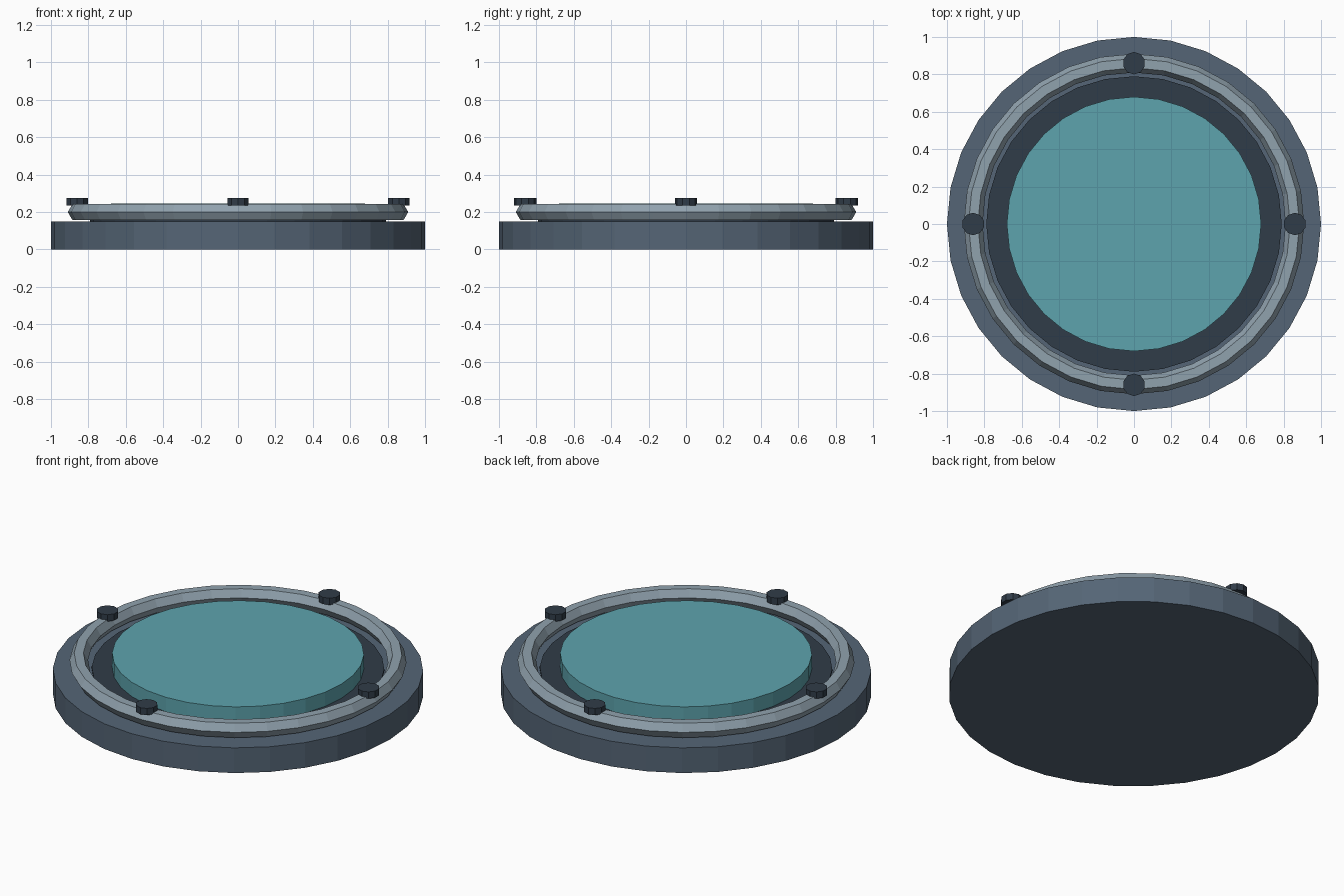
import bpy, math

if "Cube" in bpy.data.objects:
    bpy.data.objects.remove(bpy.data.objects["Cube"])


def material(name, rgb):
    m = bpy.data.materials.new(name)
    m.diffuse_color = (*rgb, 1)
    m.use_nodes = True
    m.node_tree.nodes["Principled BSDF"].inputs["Base Color"].default_value = m.diffuse_color
    return m


steel = material("blue_steel", (0.09, 0.13, 0.18))
dark = material("dark_metal", (0.03, 0.045, 0.065))
light = material("light_metal", (0.28, 0.36, 0.42))
teal = material("teal_glow", (0.11, 0.37, 0.42))


def disc(name, radius, z0, z1, mat, sides=32, x=0, y=0):
    bpy.ops.mesh.primitive_cylinder_add(
        vertices=sides, radius=radius, depth=z1 - z0, location=(x, y, (z0 + z1) / 2))
    ob = bpy.context.object
    ob.name = name
    ob.data.materials.append(mat)
    return ob


# Stacked round plates
disc("base_plate", 1.0, 0.0, 0.15, steel)
disc("inner_plate", 0.79, 0.14, 0.16, dark)
disc("pad_surface", 0.68, 0.15, 0.245, teal)

# Raised ring with a six-sided section
bpy.ops.mesh.primitive_torus_add(
    major_radius=0.86, minor_radius=0.05, major_segments=32, minor_segments=6,
    location=(0, 0, 0.2))
ring = bpy.context.object
ring.name = "rim_ring"
ring.data.materials.append(light)
for p in ring.data.polygons:
    p.use_smooth = False

# Four bolts on the ring
for i in range(4):
    a = i * math.pi / 2
    disc(f"bolt_{i + 1}", 0.06, 0.235, 0.275, dark, 10,
         0.86 * math.cos(a), 0.86 * math.sin(a))
